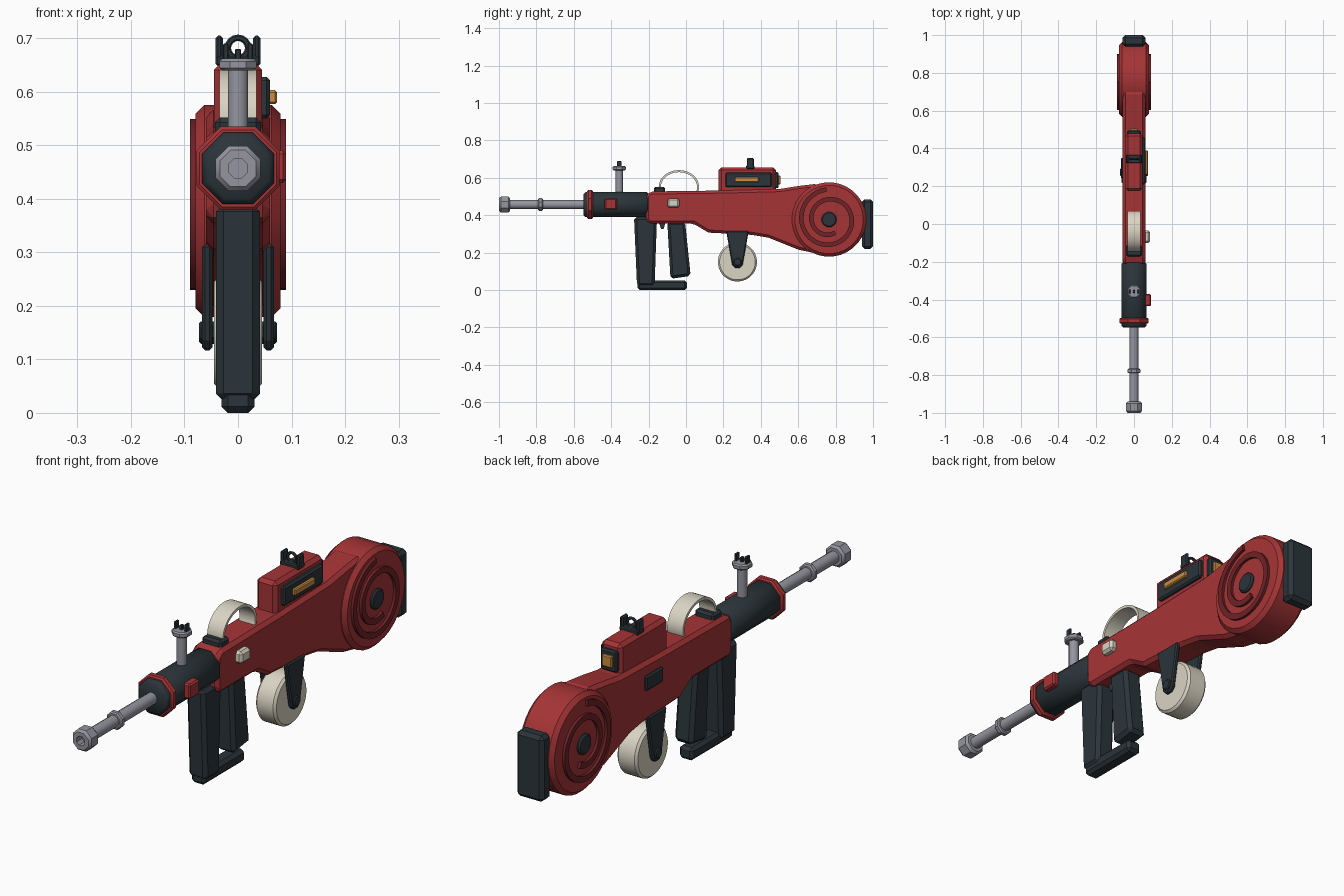
import bpy, bmesh, math

if "Cube" in bpy.data.objects:
    bpy.data.objects.remove(bpy.data.objects["Cube"])


def material(name, r, g, b):
    m = bpy.data.materials.new(name)
    m.use_nodes = True
    m.diffuse_color = (r, g, b, 1)
    m.node_tree.nodes["Principled BSDF"].inputs["Base Color"].default_value = (r, g, b, 1)
    return m


RED = material("red paint", .38, .034, .037)
DARK_RED = material("dark red", .16, .016, .02)
BLACK = material("blue black", .024, .035, .043)
GREY = material("steel grey", .30, .30, .35)
CREAM = material("cream", .70, .66, .55)
AMBER = material("amber", .60, .27, .055)


def finish(name, bm, mat, bevel=0, mirror=False, smooth=0):
    bmesh.ops.recalc_face_normals(bm, faces=bm.faces)
    me = bpy.data.meshes.new(name)
    bm.to_mesh(me)
    bm.free()
    me.materials.append(mat)
    ob = bpy.data.objects.new(name, me)
    bpy.context.collection.objects.link(ob)
    if smooth:
        me.shade_smooth()
        me.set_sharp_from_angle(angle=math.radians(smooth))
    if bevel:
        b = ob.modifiers.new("bevel", "BEVEL")
        b.width, b.segments, b.limit_method = bevel, 1, "ANGLE"
        b.angle_limit = math.radians(30)
    if mirror:
        ob.modifiers.new("mirror", "MIRROR")
    return ob


def prism(name, mat, pts, x0, x1, bevel=0, mirror=False):
    """Side outline given as (y, z), extruded along x."""
    bm = bmesh.new()
    a = [bm.verts.new((x0, y, z)) for y, z in pts]
    b = [bm.verts.new((x1, y, z)) for y, z in pts]
    bm.faces.new(a)
    bm.faces.new(b)
    for i in range(len(pts)):
        j = (i + 1) % len(pts)
        bm.faces.new((a[i], a[j], b[j], b[i]))
    return finish(name, bm, mat, bevel, mirror)


def box(name, mat, x, y, z, bevel=0, mirror=False):
    pts = [(y[0], z[0]), (y[1], z[0]), (y[1], z[1]), (y[0], z[1])]
    return prism(name, mat, pts, x[0], x[1], bevel, mirror)


def lathe(name, mat, profile, axis, centre, n=8, smooth=35, mirror=False):
    """Turn (radius, position along axis) about an axis; radius is to the flats."""
    bm = bmesh.new()
    rings = []
    for r, t in profile:
        ring = []
        for i in range(n):
            a = 2 * math.pi * (i + .5) / n
            u, v = (f(a) * r / math.cos(math.pi / n) for f in (math.cos, math.sin))
            p = {"x": (t, u, v), "y": (u, t, v), "z": (u, v, t)}[axis]
            ring.append(bm.verts.new([p[k] + centre[k] for k in range(3)]))
        rings.append(ring)
    for a, b in zip(rings, rings[1:]):
        for i in range(n):
            bm.faces.new((a[i], a[(i + 1) % n], b[(i + 1) % n], b[i]))
    bm.faces.new(rings[0])
    bm.faces.new(rings[-1])
    return finish(name, bm, mat, 0, mirror, smooth)


def disc(r, t0, t1, c):
    """Cylinder profile with chamfered rims."""
    return [(r - c, t0), (r, t0 + c), (r, t1 - c), (r - c, t1)]


def ribbon(name, mat, outer, inner, x0, x1, mirror=False):
    """Curved strip between two (y, z) paths, with thickness along x."""
    bm = bmesh.new()
    rows = [[bm.verts.new((x, y, z)) for x, (y, z) in
             ((x0, o), (x1, o), (x1, i), (x0, i))] for o, i in zip(outer, inner)]
    for a, b in zip(rows, rows[1:]):
        for k in range(4):
            m = (k + 1) % 4
            bm.faces.new((a[k], a[m], b[m], b[k]))
    bm.faces.new(rows[0])
    bm.faces.new(rows[-1])
    return finish(name, bm, mat, 0, mirror, 30)


# Barrel, muzzle and front housing
AX = (0, 0, .457)
lathe("barrel", GREY, [(.023, -.95), (.023, -.54)], "y", AX, 12)
lathe("barrel_ring", GREY, disc(.034, -.79, -.765, .005), "y", AX)
lathe("muzzle", GREY, [(.018, -.965), (.018, -1), (.034, -1), (.042, -.99),
                       (.042, -.95), (.034, -.94)], "y", AX)
lathe("housing", BLACK, disc(.067, -.548, -.2, .011), "y", AX, 8, 50)
lathe("housing_collar", RED, disc(.078, -.528, -.498, .006), "y", AX)
box("housing_button", RED, (.05, .09), (-.435, -.37), (.43, .49), .006)

# Front sight
SIGHT = (0, -.357, 0)
lathe("front_sight_post", GREY, [(.019, .5), (.019, .645)], "z", SIGHT, 12)
lathe("front_sight_flange", GREY, disc(.035, .64, .662, .005), "z", SIGHT)
box("front_sight_prong", BLACK, (.018, .028), (-.368, -.346), (.655, .69), .002, True)
box("front_sight_pin", BLACK, (-.006, .006), (-.365, -.35), (.655, .68), .002)

# Main body and round stock
prism("body", RED, [(-.215, .375), (-.195, .355), (.04, .355), (.12, .307), (.35, .295),
                    (.44, .28), (.6, .216), (.7, .195), (.8, .3), (.8, .5), (.7, .568),
                    (.6, .556), (.5, .54), (.2, .532), (-.19, .527), (-.215, .505)],
      -.06, .06, .014)
STOCK = (0, .765, .377)
lathe("round_stock", RED, disc(.198, -.079, .079, .016), "x", STOCK, 32)
lathe("stock_hub", BLACK, disc(.04, .07, .09, .006), "x", STOCK, 12, 35, True)
outer, inner = [], []
STEPS = 56
for i in range(STEPS + 1):
    a = math.radians(95 + 560 * i / STEPS)
    r = .173 - .083 * i / STEPS
    for path, rad in ((outer, r), (inner, r - .024)):
        path.append((STOCK[1] + rad * math.cos(a), STOCK[2] + rad * math.sin(a)))
ribbon("stock_spiral", DARK_RED, outer, inner, .07, .09, True)
box("butt_pad", BLACK, (-.06, .06), (.94, 1), (.22, .485), .014)

# Top box with side and rear panels
box("top_box", RED, (-.045, .045), (.175, .48), (.51, .655), .014)
box("side_panel", BLACK, (.035, .06), (.21, .46), (.55, .628), .007)
box("side_light", AMBER, (.05, .073), (.26, .39), (.577, .603), .004)
box("rear_panel", BLACK, (-.036, .036), (.47, .495), (.545, .63), .006)
box("rear_light", AMBER, (-.022, .022), (.485, .506), (.565, .612), .004)

# Rear sight
box("rear_sight_base", BLACK, (-.042, .042), (.322, .366), (.648, .667), .004)
box("rear_sight_ear", BLACK, (.028, .042), (.325, .363), (.655, .705), .005, True)
bpy.ops.mesh.primitive_torus_add(major_radius=.019, minor_radius=.006, major_segments=16,
                                 minor_segments=6, location=(0, .344, .682),
                                 rotation=(math.pi / 2, 0, 0))
ring = bpy.context.object
ring.name = "rear_sight_ring"
ring.data.materials.append(BLACK)

# Carrying loop
outer, inner = [], []
for i in range(25):
    a = math.radians(-18 + 198 * i / 24)
    for path, t in ((outer, 0), (inner, .011)):
        path.append((-.038 + (.108 - t) * math.cos(a), .55 + (.091 - t) * math.sin(a)))
ribbon("carry_loop", CREAM, outer, inner, -.035, .035)
box("loop_mount", BLACK, (-.043, .043), (-.172, -.112), (.51, .552), .009)

# Side fittings
box("selector_button", CREAM, (.05, .085), (-.1, -.035), (.44, .49), .01)
box("side_port", BLACK, (-.07, -.05), (.24, .35), (.425, .485), .006)

# Grips, foot bar and trigger
prism("front_grip", BLACK, [(-.278, .39), (-.155, .39), (-.168, .022), (-.262, .022)],
      -.041, .041, .014)
prism("rear_grip", BLACK, [(-.1, .365), (-.005, .365), (.025, .075), (-.083, .06)],
      -.041, .041, .014)
box("foot_bar", BLACK, (-.031, .031), (-.26, .005), (0, .052), .012)
prism("trigger", BLACK, [(-.145, .36), (-.11, .36), (-.12, .325), (-.133, .325)], -.008, .008)

# Under-slung drum and its brackets
DRUM = (0, .275, .15)
lathe("drum", CREAM, disc(.104, -.045, .045, .009), "x", DRUM, 32)
prism("drum_bracket", BLACK, [(.215, .315), (.335, .315), (.303, .135), (.288, .117),
                              (.262, .117), (.247, .135)], .048, .067, .005, True)
lathe("drum_bolt", BLACK, disc(.021, .04, .073, .004), "x", DRUM, 8, 35, True)
